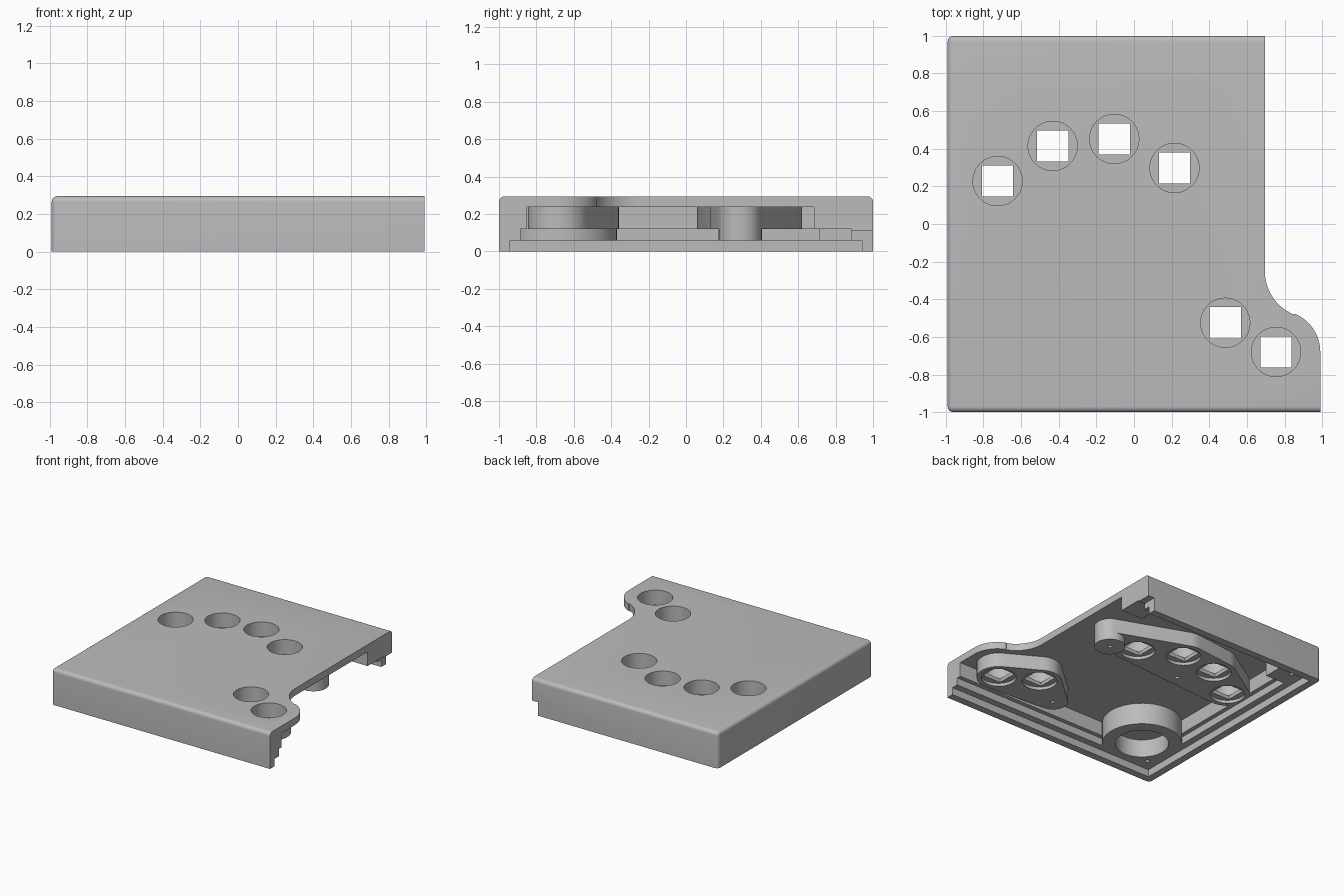
import bpy, bmesh, math
from mathutils import Vector

if "Cube" in bpy.data.objects:
    bpy.data.objects.remove(bpy.data.objects["Cube"], do_unlink=True)

grey = bpy.data.materials.new("plain_grey")
grey.use_nodes = True
grey.diffuse_color = (0.5, 0.5, 0.5, 1)
grey.node_tree.nodes["Principled BSDF"].inputs["Base Color"].default_value = (0.5, 0.5, 0.5, 1)


def make_object(name, bm):
    bmesh.ops.recalc_face_normals(bm, faces=bm.faces)
    mesh = bpy.data.meshes.new(name)
    bm.to_mesh(mesh)
    bm.free()
    mesh.materials.append(grey)
    obj = bpy.data.objects.new(name, mesh)
    bpy.context.collection.objects.link(obj)
    return obj


def arc(cx, cy, r, start, end, n=16):
    angles = [math.radians(start + (end - start) * i / n) for i in range(n + 1)]
    return [(cx + r * math.cos(a), cy + r * math.sin(a)) for a in angles]


def prism_mesh(points, z0, z1):
    bm = bmesh.new()
    base = bm.faces.new([bm.verts.new((x, y, z0)) for x, y in points])
    top = bmesh.ops.extrude_face_region(bm, geom=[base])["geom"]
    bmesh.ops.translate(bm, vec=(0, 0, z1 - z0),
                        verts=[v for v in top if isinstance(v, bmesh.types.BMVert)])
    return bm


def prism(points, z0, z1):
    return make_object("helper", prism_mesh(points, z0, z1))


def box(x0, x1, y0, y1, z0, z1):
    return prism([(x0, y0), (x1, y0), (x1, y1), (x0, y1)], z0, z1)


def cylinder(x, y, r, z0, z1, n=48):
    return prism(arc(x, y, r, 0, 360, n)[:-1], z0, z1)


def hull(circles, z0, z1):
    """Rounded block wrapped around a set of circles."""
    bm = bmesh.new()
    for x, y, r in circles:
        for px, py in arc(x, y, r, 0, 360, 40)[:-1]:
            bm.verts.new((px, py, z0))
            bm.verts.new((px, py, z1))
    out = bmesh.ops.convex_hull(bm, input=bm.verts)
    bmesh.ops.delete(bm, geom=list({g for g in out["geom_interior"] + out["geom_unused"]
                                    if isinstance(g, bmesh.types.BMVert)}), context="VERTS")
    bmesh.ops.dissolve_limit(bm, angle_limit=0.01, verts=bm.verts, edges=bm.edges)
    return make_object("helper", bm)


def combine(target, helper, operation):
    helper.hide_render = True
    mod = target.modifiers.new("combine", "BOOLEAN")
    mod.operation = operation
    mod.solver = "EXACT"
    mod.object = helper
    bpy.context.view_layer.objects.active = target
    bpy.ops.object.modifier_apply(modifier=mod.name)
    bpy.data.objects.remove(helper, do_unlink=True)


# Solid body: straight left, front and back, with a shouldered right edge
TOP, CEILING, STEP, LIP = 0.295, 0.237, 0.12, 0.06
outline = [(-0.99, 1), (-0.99, -1), (0.99, -1)]
outline += arc(0.77, -0.68, 0.22, 0, 67)
outline += arc(0.945, -0.25, 0.25, 247, 180)
outline += [(0.695, 1)]
bm = prism_mesh(outline, 0, TOP)


def is_rounded(edge):
    a, b = (v.co for v in edge.verts)
    mid = (a + b) / 2
    on_left = mid.x < -0.98
    if abs(a.z - b.z) > 0.1:
        return on_left
    return mid.z > TOP - 0.01 and (on_left or (abs(a.y) > 0.99 and abs(b.y) > 0.99))


bmesh.ops.bevel(bm, geom=[e for e in bm.edges if is_rounded(e)], offset=0.03,
                segments=6, profile=0.5, affect="EDGES")
case = make_object("keyboard_case", bm)

# Stepped cavity, open below and to the right
for wall, z0, z1 in ((0.06, -0.1, LIP), (0.115, -0.1, STEP), (0.15, -0.1, CEILING)):
    combine(case, box(-0.99 + wall, 1.2, -1 + wall, 1 - wall, z0, z1), "DIFFERENCE")
combine(case, box(0.64, 1.2, 0.8, 1.2, -0.1, 0.11), "DIFFERENCE")

# Blocks and bosses under the top plate
finger_keys = [(-0.725, 0.228), (-0.432, 0.415), (-0.105, 0.452), (0.215, 0.298)]
thumb_keys = [(0.485, -0.525), (0.755, -0.68)]
boss = (0.48, 0.29, 0.115)
EMBED = CEILING + 0.02
blocks = [
    hull([(x, y, 0.168) for x, y in finger_keys] + [boss], STEP, EMBED),
    hull([(x, y, 0.166) for x, y in thumb_keys] + [(0.21, -0.70, 0.115)], STEP, EMBED),
    cylinder(*boss, LIP, EMBED),
    cylinder(-0.64, -0.67, 0.3, LIP, EMBED),
    box(-0.92, -0.6, -0.93, -0.6, LIP, EMBED),
    box(-0.92, -0.7, 0.71, 0.93, LIP, EMBED),
    box(0.5, 0.695, 0.685, 0.93, STEP, EMBED),
]
for block in blocks:
    combine(case, block, "UNION")

# Round key wells above and below a thin web with a square opening
for x, y in finger_keys + thumb_keys:
    combine(case, cylinder(x, y, 0.131, 0.175, 0.5), "DIFFERENCE")
    combine(case, cylinder(x, y, 0.131, -0.1, 0.145), "DIFFERENCE")
    combine(case, box(x - 0.083, x + 0.083, y - 0.083, y + 0.083, -0.2, 0.6), "DIFFERENCE")

# Round corner pocket and screw holes
combine(case, cylinder(-0.64, -0.67, 0.2, -0.1, CEILING - 0.03), "DIFFERENCE")
for x, y in ((0.48, 0.29), (-0.84, -0.845), (-0.83, 0.85), (-0.27, 0.18), (0.21, -0.70)):
    combine(case, cylinder(x, y, 0.016, -0.1, 0.18, 16), "DIFFERENCE")

# Smooth curves with crisp corners
bpy.ops.object.select_all(action="DESELECT")
case.select_set(True)
bpy.context.view_layer.objects.active = case
bpy.ops.object.shade_smooth_by_angle(angle=math.radians(30))
